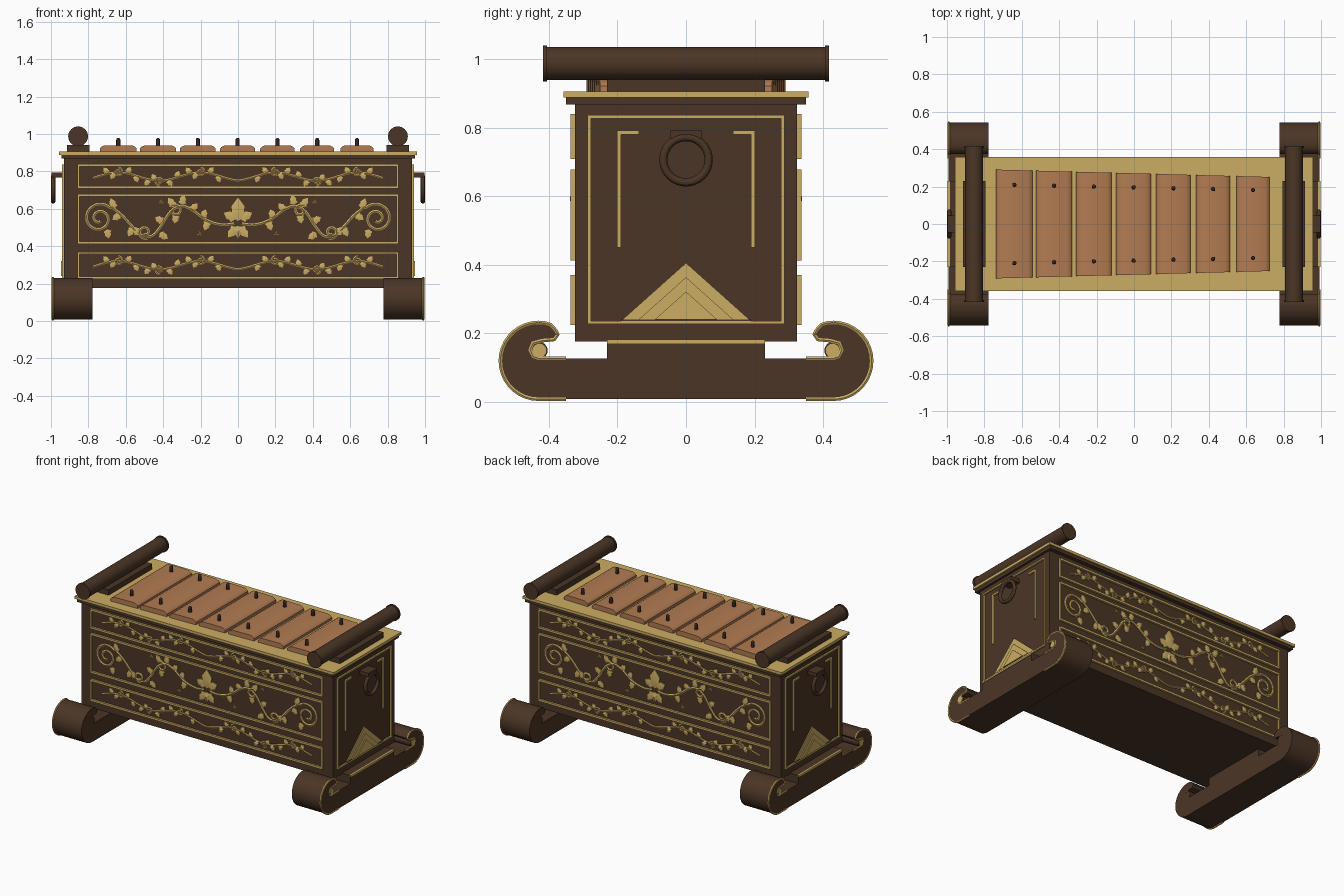
import bpy, bmesh, math
from mathutils import Matrix, Vector

if "Cube" in bpy.data.objects:
    bpy.data.objects.remove(bpy.data.objects["Cube"])

def mat(name, c):
    m = bpy.data.materials.new(name)
    m.diffuse_color = (*c, 1)
    m.use_nodes = True
    m.node_tree.nodes["Principled BSDF"].inputs["Base Color"].default_value = m.diffuse_color
    return m

BROWN = mat("dark wood", (0.070, 0.036, 0.019))
GOLD = mat("gold paint", (0.60, 0.415, 0.125))
BRONZE = mat("bronze bars", (0.445, 0.200, 0.085))
IRON = mat("dark pins", (0.035, 0.020, 0.013))

def finish(name, bm, m):
    bmesh.ops.recalc_face_normals(bm, faces=bm.faces)
    me = bpy.data.meshes.new(name)
    bm.to_mesh(me)
    bm.free()
    me.materials.append(m)
    o = bpy.data.objects.new(name, me)
    bpy.context.collection.objects.link(o)
    return o

def box(bm, x0, x1, y0, y1, z0, z1):
    mtx = Matrix.Translation(((x0+x1)/2, (y0+y1)/2, (z0+z1)/2)) @ Matrix.Diagonal(
        (abs(x1-x0), abs(y1-y0), abs(z1-z0), 1))
    bmesh.ops.create_cube(bm, size=1, matrix=mtx)

def cyl(bm, r, length, loc, axis='Z', seg=32):
    rot = {'Z': Matrix(), 'X': Matrix.Rotation(math.pi/2, 4, 'Y'),
           'Y': Matrix.Rotation(math.pi/2, 4, 'X')}[axis]
    bmesh.ops.create_cone(bm, cap_ends=True, segments=seg, radius1=r, radius2=r,
                          depth=length, matrix=Matrix.Translation(loc) @ rot)

def prism(bm, pts, vec):
    f = bm.faces.new([bm.verts.new(p) for p in pts])
    g = bmesh.ops.extrude_face_region(bm, geom=[f])
    bmesh.ops.translate(bm, vec=vec, verts=[v for v in g['geom'] if isinstance(v, bmesh.types.BMVert)])

def tube(name, paths, r, m):
    cu = bpy.data.curves.new(name, 'CURVE')
    cu.dimensions = '3D'
    cu.bevel_depth, cu.bevel_resolution, cu.use_fill_caps = r, 1, True
    for p in paths:
        s = cu.splines.new('POLY')
        s.points.add(len(p)-1)
        for q, c in zip(s.points, p):
            q.co = (*c, 1)
    cu.materials.append(m)
    o = bpy.data.objects.new(name, cu)
    bpy.context.collection.objects.link(o)

def spiral(cx, cz, r0, r1, a0, turns, n=36):
    return [(cx + (r0+(r1-r0)*i/n)*math.cos(a0+turns*2*math.pi*i/n),
             cz + (r0+(r1-r0)*i/n)*math.sin(a0+turns*2*math.pi*i/n)) for i in range(n+1)]

def smooth_path(pts, n=5):
    out = []
    P = [Vector(p) for p in [pts[0]] + pts + [pts[-1]]]
    for a, b, c, d in zip(P, P[1:], P[2:], P[3:]):
        for i in range(n):
            t = i/n
            out.append(tuple(0.5*(2*b+(c-a)*t+(2*a-5*b+4*c-d)*t*t+(3*b-a-3*c+d)*t**3)))
    return out + [pts[-1]]

# body chest and cornice
bm = bmesh.new()
box(bm, -.93, .93, -.324, .324, .175, .88)
finish("chest_body", bm, BROWN)
bm = bmesh.new()
box(bm, -.945, .945, -.35, .35, .868, .89)
finish("cornice", bm, BROWN)
bm = bmesh.new()
box(bm, -.957, .957, -.357, .357, .888, .906)
finish("top_board", bm, GOLD)

# sounding bars with chamfered long edges, and their pins
for i in range(7):
    x = -.64 + i*.2127
    w = .0985 - i*.0015
    ly = lambda px: .271 - .027*px
    prof = [(-w, .9), (w, .9), (w, .922), (w-.008, .931), (w-.025, .939),
            (-w+.025, .939), (-w+.008, .931), (-w, .922)]
    bm = bmesh.new()
    prism(bm, [(x+a, -1, z) for a, z in prof], (0, 2, 0))
    for v in bm.verts:
        v.co.y *= ly(v.co.x)
    finish("sounding_bar", bm, BRONZE)
    bm = bmesh.new()
    for s in (-1, 1):
        y = s*(.209 - i*.0045)
        cyl(bm, .011, .07, (x, y, .933), seg=16)
        bmesh.ops.create_uvsphere(bm, u_segments=16, v_segments=8, radius=.011,
                                  matrix=Matrix.Translation((x, y, .968)))
    finish("bar_pins", bm, IRON)

# half outline of the scrolled foot: (y, z)
arc = [(.43+.112*math.cos(a), .119+.112*math.sin(a))
       for a in [math.radians(-90+i*10) for i in range(20)]]
curl = arc + [(.395, .224), (.381, .209), (.374, .196), (.385, .181), (.42, .178),
              (.447, .171), (.455, .151), (.446, .132), (.43, .126), (.35, .126)]
half = [(.30, .007)] + curl + [(.23, .126), (.23, .18)]
outline = half + [(-y, z) for y, z in reversed(half)]

for sx in (-1, 1):
    # foot, eyes and gold edging
    bm = bmesh.new()
    prism(bm, [(sx*.777, y, z) for y, z in outline], (sx*.215, 0, 0))
    for s in (-1, 1):
        cyl(bm, .026, .215, (sx*.8845, s*.43, .149), 'X', 24)
    finish("scroll_foot", bm, BROWN)
    tube("foot_edging", [[(sx*.99, s*y, z) for y, z in [(.35, .007)] + curl] for s in (-1, 1)], .006, GOLD)
    bm = bmesh.new()
    for s in (-1, 1):
        cyl(bm, .02, .008, (sx*.992, s*.428, .149), 'X', 24)
    box(bm, sx*.985, sx*.996, -.23, .23, .17, .181)
    finish("foot_eyes_and_strip", bm, GOLD)

    # top roller with end collars, on its support
    bm = bmesh.new()
    cyl(bm, .048, .82, (sx*.855, 0, .987), 'Y')
    for s in (-1, 1):
        cyl(bm, .053, .012, (sx*.855, s*.412, .987), 'Y')
    finish("top_roller", bm, BROWN)
    bm = bmesh.new()
    box(bm, sx*.795, sx*.915, -.23, .23, .9, .941)
    finish("roller_support", bm, BROWN)

    # end panel: frame, corner strips, stepped triangle
    bm = bmesh.new()
    X0, X1 = sx*.925, sx*.94
    for s in (-1, 1):
        box(bm, X0, X1, s*.278, s*.288, .226, .836)
        box(bm, X0, X1, s*.19, s*.202, .45, .792)
        box(bm, X0, X1, s*.137, s*.202, .78, .792)
    for z in (.226, .826):
        box(bm, X0, X1, -.288, .288, z, z+.01)
    finish("end_panel_trim", bm, GOLD)
    bm = bmesh.new()
    for k in range(3):
        h = .165 - k*.042
        b = h*1.12
        prism(bm, [(sx*.925, -b, .24), (sx*.925, b, .24), (sx*.925, 0, .24+h)], (sx*(.011+k*.005), 0, 0))
    finish("end_triangle", bm, GOLD)
    bm = bmesh.new()
    box(bm, X0, X1, -.19, .19, .234, .24)
    finish("triangle_base", bm, BROWN)

    # ring handle and bracket
    bm = bmesh.new()
    box(bm, sx*.925, sx*.996, -.045, .045, .768, .793)
    finish("ring_bracket", bm, BROWN)
    bpy.ops.mesh.primitive_torus_add(major_radius=.066, minor_radius=.012, major_segments=40,
                                     minor_segments=12, location=(sx*.988, 0, .706),
                                     rotation=(0, math.pi/2, 0))
    bpy.context.object.name = "ring_handle"
    bpy.context.object.data.materials.append(BROWN)

# carved panels on both long sides
LEAF = [(0, 0), (.22, .5), (.4, .36), (.62, .42), (1, 0), (.62, -.42), (.4, -.36), (.22, -.5)]

def leaf(bm, sy, x, z, ang, ln, wd, lift=.011):
    c, s = math.cos(math.radians(ang)), math.sin(math.radians(ang))
    P = lambda t, w, h: bm.verts.new((x+t*ln*c-w*wd*s, sy*(.323+h), z+t*ln*s+w*wd*c))
    lo, hi = [P(t, w, 0) for t, w in LEAF], [P(t, w, .006) for t, w in LEAF]
    top = P(.45, 0, lift)
    bm.faces.new(lo)
    for i in range(8):
        j = (i+1) % 8
        bm.faces.new((lo[i], lo[j], hi[j], hi[i]))
        bm.faces.new((hi[i], hi[j], top))

main_vine = smooth_path([(.02, .52), (.09, .515), (.17, .54), (.24, .59), (.30, .615), (.36, .585), (.41, .51),
                         (.46, .455), (.52, .46), (.57, .51), (.62, .565), (.67, .605)])
main_vine += spiral(.742, .548, .082, .016, math.radians(135), -1.7, 50)
main_extra = [spiral(.335, .59, .034, .01, math.radians(40), 1.2), spiral(.497, .475, .036, .01, math.radians(250), 1.2)]
# x, z, angle, length
main_leaves = [(.66, .60, 70, .06), (.63, .57, -35, .05), (.56, .50, -60, .055), (.53, .46, 60, .05),
               (.42, .47, 215, .055), (.40, .53, 30, .05), (.34, .61, 55, .06), (.30, .62, 100, .055),
               (.25, .59, 130, .05), (.16, .535, -70, .055), (.19, .55, 110, .05), (.70, .49, -100, .05),
               (.33, .57, -80, .05)]

for sy in (-1, 1):
    Y = sy*.325
    # gold frames
    bm = bmesh.new()
    for z0, z1 in ((.708, .84), (.412, .678), (.224, .37)):
        for z in (z0, z1-.013):
            box(bm, -.857, .857, sy*.32, sy*.337, z, z+.013)
        for s in (-1, 1):
            box(bm, s*.847, s*.857, sy*.32, sy*.337, z0, z1)
    finish("side_frames", bm, GOLD)

    paths = []
    bm = bmesh.new()
    for s in (-1, 1):
        # main scroll
        for p in [main_vine] + main_extra:
            paths.append([(s*x, Y, z) for x, z in p])
        for x, z, a, l in main_leaves:
            leaf(bm, sy, s*x, z, a if s > 0 else 180-a, l, .042)
        # centre flower side petals and small stars
        leaf(bm, sy, s*.012, .545, 90-s*62, .072, .055)
        leaf(bm, sy, s*.008, .505, 270+s*38, .075, .05)
        for x, z in ((.205, .465), (.41, .637)):
            for a in (0, 120, 240):
                leaf(bm, sy, s*x, z, a+90, .014, .012, .009)
    leaf(bm, sy, 0, .535, 90, .125, .085, .016)
    leaf(bm, sy, 0, .51, 270, .07, .04, .014)
    finish("main_vine_leaves", bm, GOLD)
    tube("main_vine", paths, .008, GOLD)

    # narrow borders
    paths = []
    bm = bmesh.new()
    for zc in (.772, .298):
        wave = lambda x: zc + .022*math.cos(2*math.pi*(abs(x)-.2)/.44)
        paths.append([(x, Y, wave(x)) for x in [-.775+i*.775/50 for i in range(101)]])
        for k, xk in enumerate((.2, .42, .64)):
            up = 1 if k % 2 == 0 else -1
            for s in (-1, 1):
                paths.append([(s*x, Y, z) for x, z in
                              spiral(xk, zc+up*.024, .024, .008, up*math.pi/2, 1.1, 20)])
                for dx, a in ((.055, 55), (-.045, 125), (.02, -60), (-.09, -110)):
                    ang = up*a
                    leaf(bm, sy, s*(xk+dx), wave(xk+dx), ang if s > 0 else 180-ang, .04, .034)
    finish("border_leaves", bm, GOLD)
    tube("border_vines", paths, .006, GOLD)

# curves to meshes, then smooth shading with sharp edges kept
bpy.ops.object.select_all(action='DESELECT')
curves = [o for o in bpy.data.objects if o.type == 'CURVE']
for o in curves:
    o.select_set(True)
bpy.context.view_layer.objects.active = curves[0]
bpy.ops.object.convert(target='MESH')
bpy.ops.object.select_all(action='SELECT')
bpy.ops.object.shade_smooth_by_angle(angle=math.radians(30))
